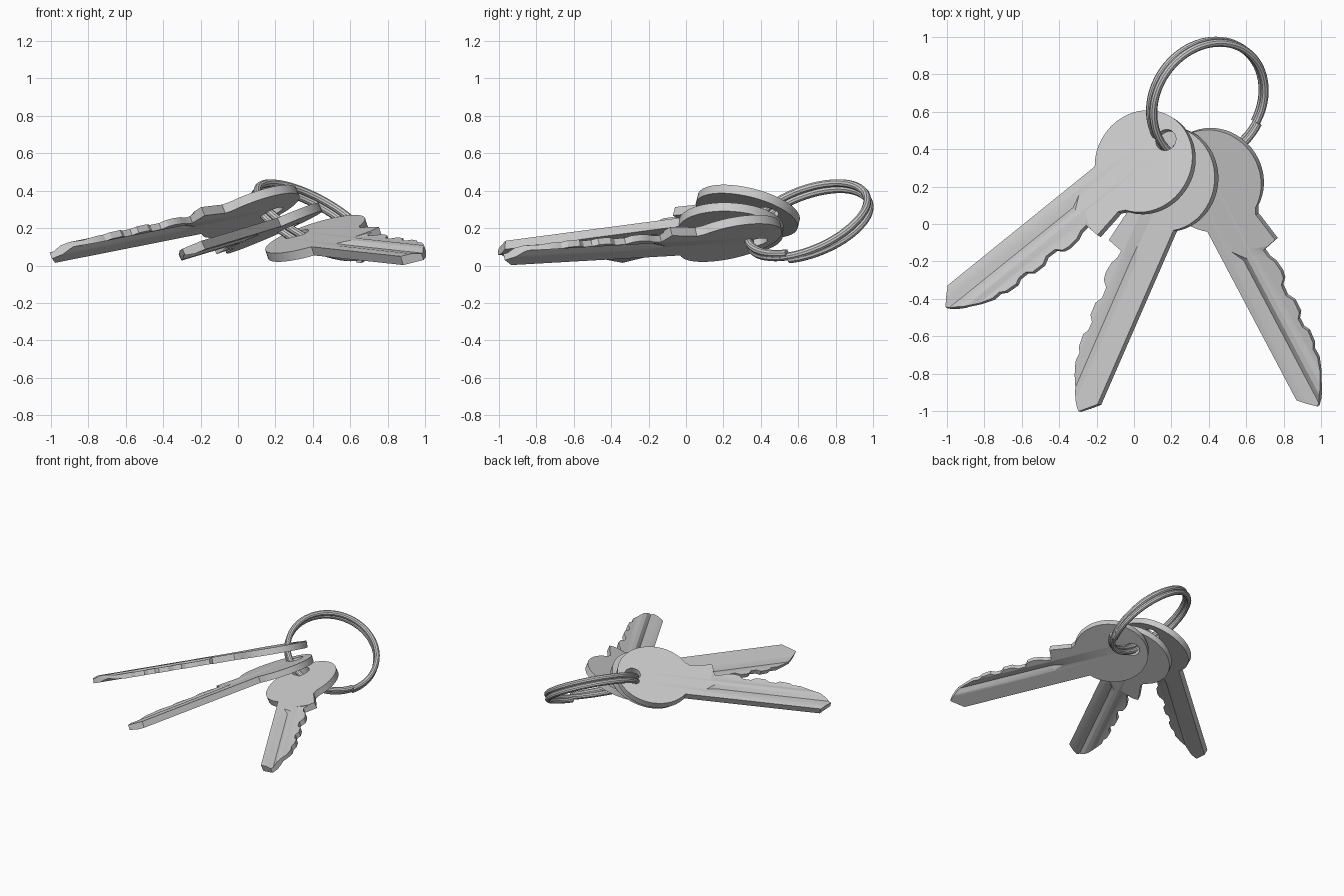
import bpy, bmesh
from math import sin, cos, pi, atan2
from mathutils import Vector, Matrix

cube = bpy.data.objects.get("Cube")
if cube:
    bpy.data.objects.remove(cube, do_unlink=True)

THICK = 0.05
HEAD_R = 0.28


def make_material(name, color):
    mat = bpy.data.materials.new(name)
    mat.use_nodes = True
    mat.diffuse_color = color
    mat.node_tree.nodes["Principled BSDF"].inputs["Base Color"].default_value = color
    return mat


steel = make_material("brushed steel", (0.6, 0.6, 0.6, 1))


def link(name, data):
    ob = bpy.data.objects.new(name, data)
    bpy.context.scene.collection.objects.link(ob)
    return ob


def bake(ob, name):
    """Replace a curve or modified object by its final mesh."""
    deps = bpy.context.evaluated_depsgraph_get()
    mesh = bpy.data.meshes.new_from_object(ob.evaluated_get(deps))
    bpy.data.objects.remove(ob, do_unlink=True)
    mesh.materials.clear()
    mesh.materials.append(steel)
    return link(name, mesh)


def add_spline(curve, points, cyclic):
    spline = curve.splines.new("POLY")
    spline.points.add(len(points) - 1)
    for p, co in zip(spline.points, points):
        p.co = (*co, 1)
    spline.use_cyclic_u = cyclic


def groove_cutter(section, nose, start):
    """Prism along the blade: section is (v, depth) pairs, with a pointed start."""
    side = 1 if section[0][1] > 0 else -1
    top = side * (THICK / 2 + 0.02)
    bm = bmesh.new()
    for u in (start, 1.5):
        for v, z in section:
            bm.verts.new((u, v, z))
        for v in (section[0][0], section[-1][0]):
            bm.verts.new((u, v, top))
    for z in (side * THICK / 2, top):
        bm.verts.new((nose[0], nose[1], z))
    bmesh.ops.convex_hull(bm, input=bm.verts)
    bmesh.ops.recalc_face_normals(bm, faces=bm.faces)
    mesh = bpy.data.meshes.new("groove_cutter")
    bm.to_mesh(mesh)
    bm.free()
    ob = link("groove_cutter", mesh)
    ob.hide_render = True
    return ob


# Key blank: round head, shoulder, toothed edge, pointed tip and straight spine
blade = [(0.27, 0.135), (0.29, 0.14), (0.435, 0.166), (0.457, 0.075),
         (0.5, 0.08), (0.54, 0.1), (0.6, 0.108), (0.64, 0.1), (0.67, 0.07),
         (0.73, 0.068), (0.77, 0.092), (0.84, 0.09), (0.87, 0.066),
         (0.92, 0.066), (0.95, 0.084), (1.02, 0.078), (1.05, 0.06),
         (1.1, 0.062), (1.17, 0.038), (1.25, 0), (1.31, -0.045),
         (1.335, -0.07), (1.255, -0.155)]
join_a = atan2(-0.155, 0.233)
join_b = -join_a
SEG = 48
sweep = 2 * pi - (join_b - join_a)
head = [(HEAD_R * cos(join_a - sweep * i / SEG), HEAD_R * sin(join_a - sweep * i / SEG))
        for i in range(SEG + 1)]
outline = [(u, v, 0) for u, v in head + blade]
hole = [(-0.165 + 0.058 * cos(2 * pi * i / 24), -0.015 + 0.058 * sin(2 * pi * i / 24), 0)
        for i in range(24)]

curve = bpy.data.curves.new("key_blank", "CURVE")
curve.dimensions = "2D"
curve.fill_mode = "BOTH"
curve.extrude = THICK / 2
add_spline(curve, outline, True)
add_spline(curve, hole, True)
blank = bake(link("blank_curve", curve), "key_blank")
bm = bmesh.new()
bm.from_mesh(blank.data)
bmesh.ops.remove_doubles(bm, verts=bm.verts, dist=0.0005)
bmesh.ops.recalc_face_normals(bm, faces=bm.faces)
bm.to_mesh(blank.data)
bm.free()

# Milled grooves: two on the upper side, one on the lower side
H = THICK / 2
cutters = [
    groove_cutter([(-0.11, H), (-0.055, 0.008), (-0.025, H)], (0.39, -0.085), 0.46),
    groove_cutter([(0.005, H), (0.035, 0.012), (0.2, 0.012)], (0.42, 0.015), 0.47),
    groove_cutter([(-0.03, -H), (0.01, -0.006), (0.06, -H)], (0.39, 0), 0.48),
]
for c in cutters:
    mod = blank.modifiers.new("groove", "BOOLEAN")
    mod.operation = "DIFFERENCE"
    mod.solver = "EXACT"
    mod.object = c
key = bake(blank, "left_key")
for c in cutters:
    bpy.data.objects.remove(c, do_unlink=True)


def plane_matrix(center, direction, slope, flip=1):
    """Frame lying in a sloped plane, x along the given ground direction."""
    up = Vector((-slope[0], -slope[1], 1)).normalized() * flip
    rise = direction[0] * slope[0] + direction[1] * slope[1]
    x = Vector((*direction, rise)).normalized()
    y = up.cross(x)
    m = Matrix((x, y, up)).transposed().to_4x4()
    m.translation = center
    return m


def shade(ob):
    bpy.ops.object.select_all(action="DESELECT")
    ob.select_set(True)
    bpy.context.view_layer.objects.active = ob
    bpy.ops.object.shade_smooth_by_angle(angle=0.45)


# Three keys fanned out from the ring; the middle one is turned over
poses = [
    ("left_key", (0.42, 0.235, 0.145), (0.467, -0.884), (0.32, 0.226), 1),
    ("middle_key", (0.185, 0.24, 0.20), (-0.4, -0.917), (0.44, -0.06), -1),
    ("right_key", (0.06, 0.33, 0.29), (-0.78, -0.63), (0.40, -0.25), 1),
]
for name, center, direction, slope, flip in poses:
    ob = key if name == "left_key" else link(name, key.data.copy())
    ob.matrix_world = plane_matrix(center, direction, slope, flip)
    shade(ob)

# Split ring: a wire wound twice
RING_R = 0.338
WIRE = 0.021
STEPS = 144
coil = []
for i in range(STEPS + 1):
    t = i / STEPS
    a = 4 * pi * t
    turn = min(max((t - 0.4) / 0.2, 0), 1)
    coil.append((RING_R * cos(a), RING_R * sin(a), 0.04 * (turn - 0.5)))
wire = bpy.data.curves.new("split_ring", "CURVE")
wire.dimensions = "3D"
wire.bevel_depth = WIRE
wire.bevel_resolution = 3
wire.use_fill_caps = True
add_spline(wire, coil, False)
ring = bake(link("ring_curve", wire), "split_ring")
ring.matrix_world = plane_matrix((0.395, 0.655, 0.235), (0.92, -0.39), (-0.55, 0.39))
shade(ring)
